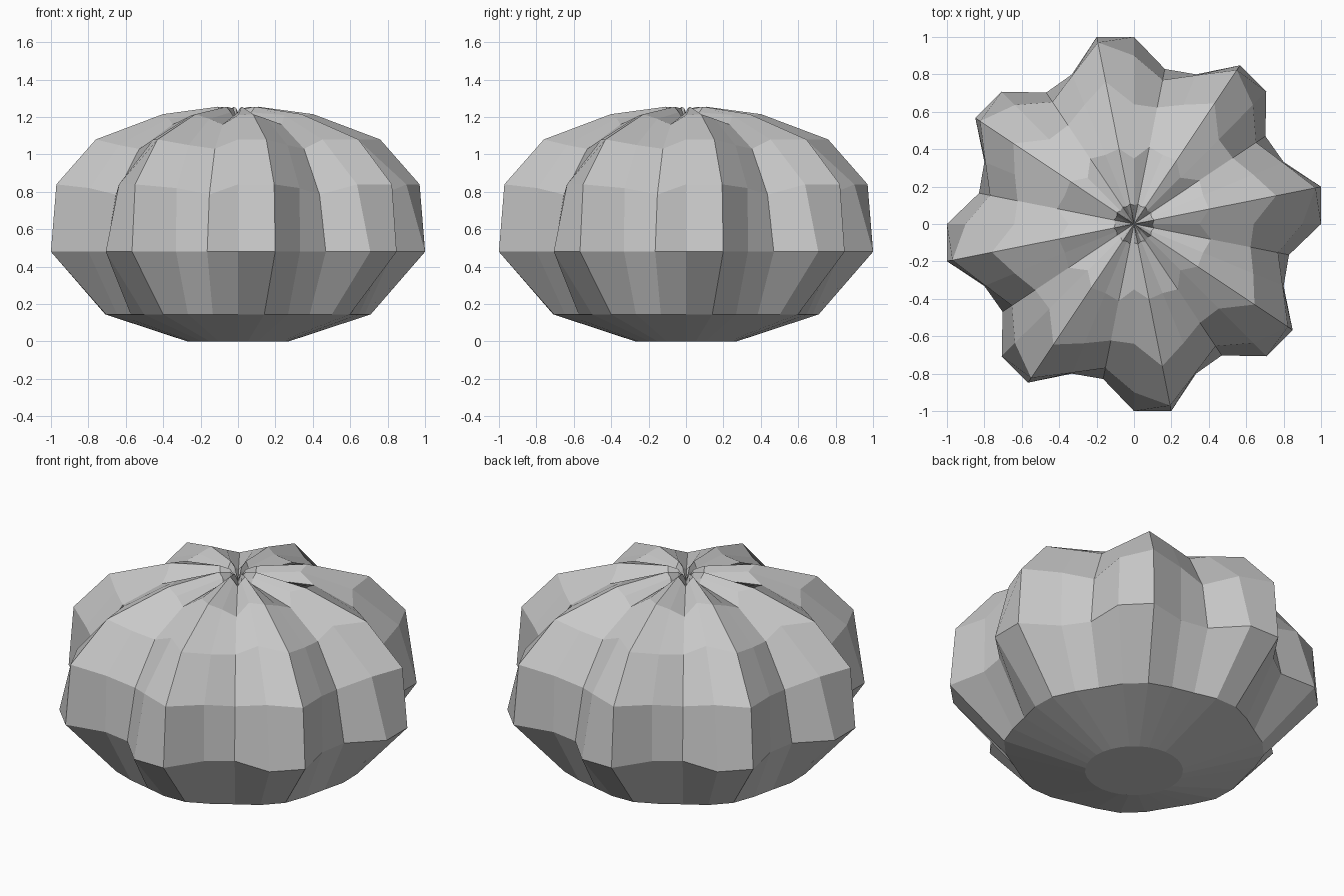
import bpy
import bmesh
from math import cos, sin, tau

cube = bpy.data.objects.get("Cube")
if cube:
    bpy.data.objects.remove(cube, do_unlink=True)

LOBES = 8

# Profiles (radius, height) of the four spokes that make up one lobe
soft_ridge = [(0.27, 0), (0.71, 0.145), (1.0, 0.48), (0.9, 0.84),
              (0.64, 1.08), (0.35, 1.21), (0.1, 1.225), (0.05, 1.2)]
sharp_ridge = [(0.27, 0), (0.72, 0.145), (1.02, 0.48), (0.99, 0.84),
               (0.775, 1.08), (0.41, 1.215), (0.11, 1.255), (0.045, 1.245)]
slope = [(0.27, 0), (0.7, 0.145), (0.866, 0.48), (0.86, 0.82),
         (0.69, 1.05), (0.4, 1.19), (0.1, 1.225), (0.06, 1.2)]
valley = [(0.27, 0), (0.69, 0.145), (0.845, 0.48), (0.785, 0.785),
          (0.635, 1.03), (0.42, 1.16), (0.11, 1.2), (0.06, 1.18)]
lobe = [soft_ridge, sharp_ridge, slope, valley]

# Ribbed body, one column of vertices per spoke
bm = bmesh.new()
count = LOBES * len(lobe)
columns = []
for i in range(count):
    angle = tau * i / count
    columns.append([bm.verts.new((r * cos(angle), r * sin(angle), z))
                    for r, z in lobe[i % len(lobe)]])
for a, b in zip(columns, columns[1:] + columns[:1]):
    for k in range(len(a) - 1):
        bm.faces.new((a[k], b[k], b[k + 1], a[k + 1]))

# Flat base and pinched crown
bm.faces.new([c[0] for c in reversed(columns)])
pit = bm.verts.new((0, 0, 1.18))
for a, b in zip(columns, columns[1:] + columns[:1]):
    bm.faces.new((a[-1], b[-1], pit))
bmesh.ops.recalc_face_normals(bm, faces=bm.faces)

mesh = bpy.data.meshes.new("ribbed_body")
bm.to_mesh(mesh)
bm.free()
body = bpy.data.objects.new("ribbed_body", mesh)
bpy.context.collection.objects.link(body)

# Plain grey surface
grey = bpy.data.materials.new("light_grey")
grey.use_nodes = True
color = (0.58, 0.58, 0.58, 1)
grey.diffuse_color = color
grey.node_tree.nodes["Principled BSDF"].inputs["Base Color"].default_value = color
mesh.materials.append(grey)
